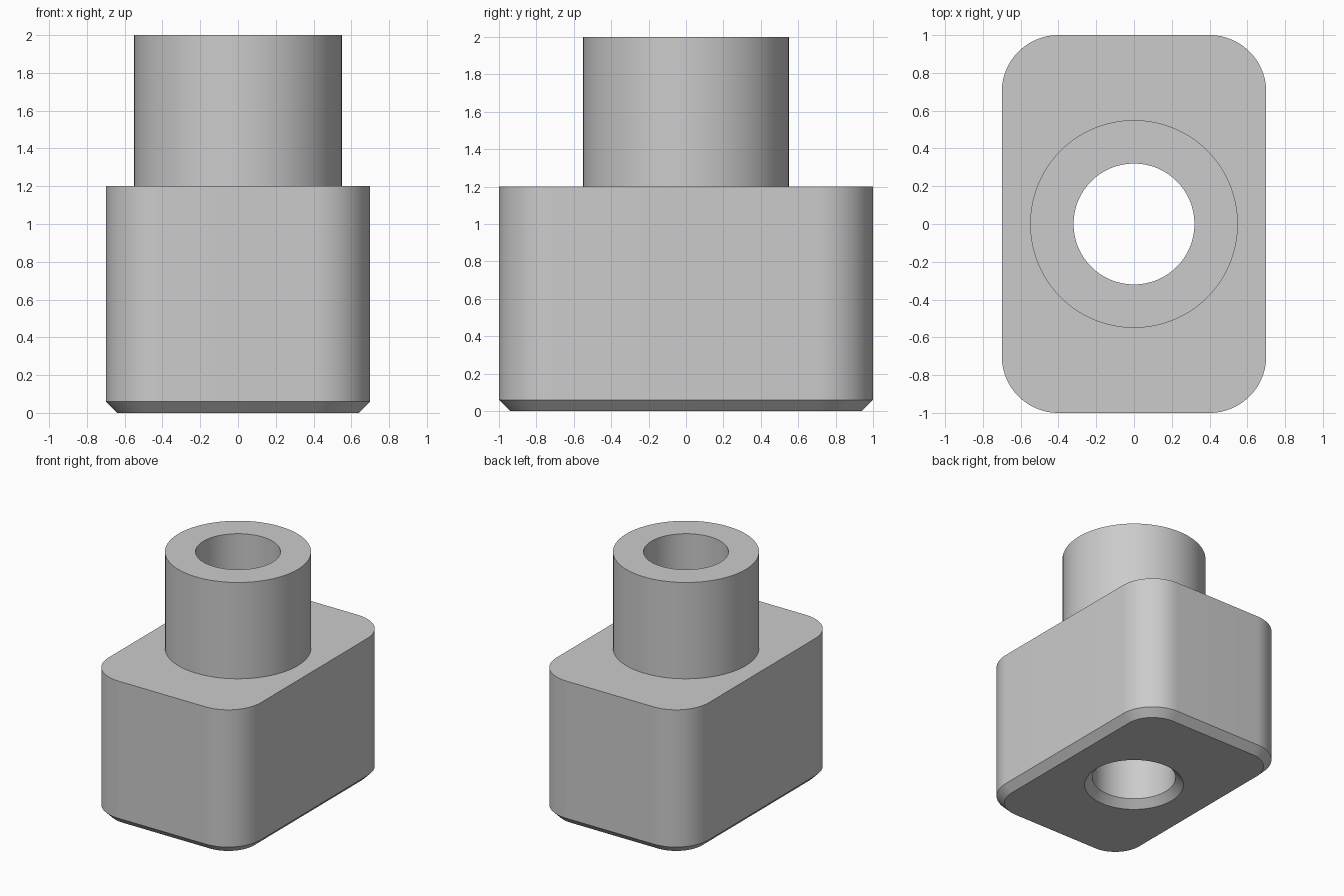
import bpy, bmesh, math

cube = bpy.data.objects.get("Cube")
if cube:
    bpy.data.objects.remove(cube, do_unlink=True)

STEPS = 24  # points per quarter turn


def circle(radius, z):
    count = STEPS * 4
    angles = [(k + 0.5) * math.tau / count for k in range(count)]
    return [(radius * math.cos(a), radius * math.sin(a), z) for a in angles]


def rounded_rectangle(half_x, half_y, radius, z):
    points = []
    for corner, (sx, sy) in enumerate([(1, 1), (-1, 1), (-1, -1), (1, -1)]):
        for k in range(STEPS):
            a = (corner + k / (STEPS - 1)) * math.pi / 2
            points.append((sx * (half_x - radius) + radius * math.cos(a),
                           sy * (half_y - radius) + radius * math.sin(a), z))
    return points


# Sections in order: block underside, block wall, collar, then down the bore
chamfer = 0.06
bore, collar = 0.32, 0.55
sections = [
    circle(bore + chamfer, 0),
    rounded_rectangle(0.7 - chamfer, 1 - chamfer, 0.3 - chamfer, 0),
    rounded_rectangle(0.7, 1, 0.3, chamfer),
    rounded_rectangle(0.7, 1, 0.3, 1.2),
    circle(collar, 1.2),
    circle(collar, 2),
    circle(bore, 2),
    circle(bore, chamfer),
]

# Join each section to the next, closing the loop at the bore chamfer
bm = bmesh.new()
rings = [[bm.verts.new(p) for p in section] for section in sections]
for lower, upper in zip(rings, rings[1:] + rings[:1]):
    for i in range(len(lower)):
        j = (i + 1) % len(lower)
        bm.faces.new((lower[i], lower[j], upper[j], upper[i]))
bmesh.ops.recalc_face_normals(bm, faces=bm.faces[:])
mesh = bpy.data.meshes.new("bored_block")
bm.to_mesh(mesh)
bm.free()

block = bpy.data.objects.new("bored_block_with_collar", mesh)
bpy.context.collection.objects.link(block)

# Plain grey finish
grey = bpy.data.materials.new("light_grey")
grey.use_nodes = True
colour = (0.6, 0.6, 0.6, 1)
grey.diffuse_color = colour
for node in grey.node_tree.nodes:
    if node.type == 'BSDF_PRINCIPLED':
        node.inputs["Base Color"].default_value = colour
mesh.materials.append(grey)

# Smooth the curves, keep the rims crisp
bpy.ops.object.select_all(action='DESELECT')
block.select_set(True)
bpy.context.view_layer.objects.active = block
bpy.ops.object.shade_smooth_by_angle(angle=math.radians(30))
